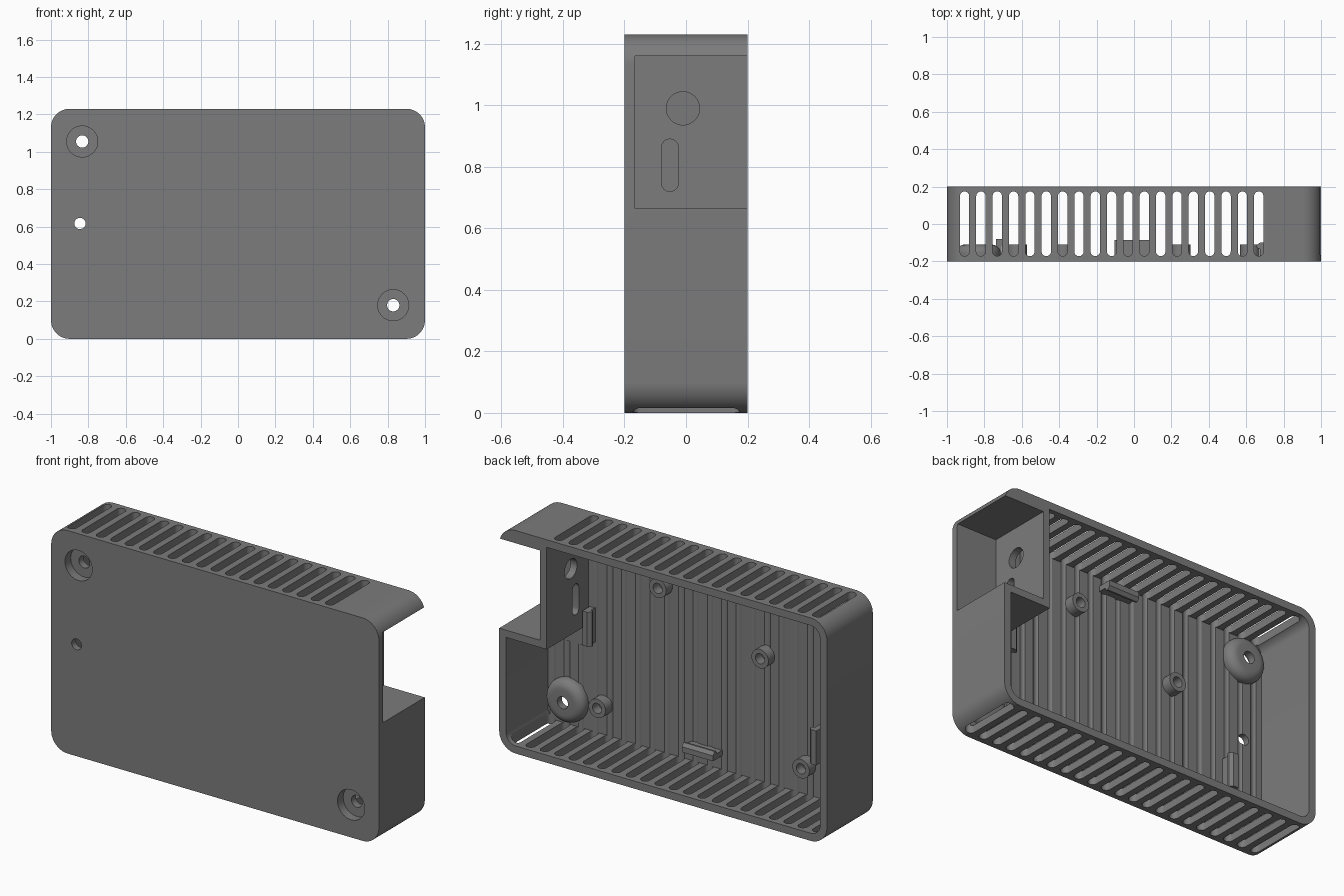
import bpy, bmesh, math
from mathutils import Vector

if "Cube" in bpy.data.objects:
    bpy.data.objects.remove(bpy.data.objects["Cube"])

grey = bpy.data.materials.new("dark_grey_plastic")
grey.diffuse_color = (0.2, 0.2, 0.2, 1)
grey.use_nodes = True
grey.node_tree.nodes["Principled BSDF"].inputs["Base Color"].default_value = grey.diffuse_color
FLOOR, BACK, FRONT, H, T = -0.165, 0.2, -0.2, 1.23, 0.042


def finish(bm, name):
    bmesh.ops.recalc_face_normals(bm, faces=bm.faces)
    me = bpy.data.meshes.new(name)
    bm.to_mesh(me)
    bm.free()
    me.materials.append(grey)
    ob = bpy.data.objects.new(name, me)
    bpy.context.collection.objects.link(ob)
    return ob


def add_prism(bm, outline, axis, lo, hi):
    """Extrude a 2D outline along an axis; the other two axes stay in order."""
    def place(p, d):
        c = list(p)
        c.insert(axis, d)
        return bm.verts.new(c)
    a = [place(p, lo) for p in outline]
    b = [place(p, hi) for p in outline]
    n = len(a)
    bm.faces.new(a)
    bm.faces.new(b[::-1])
    for i in range(n):
        bm.faces.new((a[i], b[i], b[(i + 1) % n], a[(i + 1) % n]))


def prism(name, outline, axis, lo, hi):
    bm = bmesh.new()
    add_prism(bm, outline, axis, lo, hi)
    return finish(bm, name)


def rounded(u0, u1, v0, v1, r, seg=10):
    pts = []
    corners = ((u1 - r, v1 - r), (u0 + r, v1 - r), (u0 + r, v0 + r), (u1 - r, v0 + r))
    for k, (cu, cv) in enumerate(corners):
        for i in range(seg + 1):
            a = math.pi / 2 * (k + i / seg)
            p = (cu + r * math.cos(a), cv + r * math.sin(a))
            if not pts or math.dist(p, pts[-1]) > 1e-5:
                pts.append(p)
    if math.dist(pts[0], pts[-1]) < 1e-5:
        pts.pop()
    return pts


def rect(u0, u1, v0, v1):
    return [(u0, v0), (u1, v0), (u1, v1), (u0, v1)]


def circle(u, v, r, n=40):
    return [(u + r * math.cos(2 * math.pi * i / n), v + r * math.sin(2 * math.pi * i / n))
            for i in range(n)]


def cut(ob, cutter):
    m = ob.modifiers.new("cut", 'BOOLEAN')
    m.operation, m.solver, m.object = 'DIFFERENCE', 'EXACT', cutter
    bpy.context.view_layer.objects.active = ob
    bpy.ops.object.modifier_apply(modifier=m.name)
    bpy.data.objects.remove(cutter)


def lathe(name, profile, x, z, n=40):
    """Closed (radius, y) profile turned about a line along y."""
    bm = bmesh.new()
    rings = []
    for i in range(n):
        a = 2 * math.pi * i / n
        rings.append([bm.verts.new((x + r * math.cos(a), y, z + r * math.sin(a)))
                      for r, y in profile])
    k = len(profile)
    for i in range(n):
        p, q = rings[i], rings[(i + 1) % n]
        for j in range(k):
            bm.faces.new((p[j], p[(j + 1) % k], q[(j + 1) % k], q[j]))
    return finish(bm, name)


# Shell: rounded tray open at the back, keeping solid walls around the side pocket
shell = prism("case_shell", rounded(-1, 1, 0, H, 0.1, 12), 1, FRONT, BACK)
cavity = prism("cavity", rounded(-1 + T, 1 - T, T, H - T, 0.058), 1, FLOOR, 0.3)
cut(cavity, prism("pocket_block", rect(0.71, 1.2, 0.625, 1.4), 1, -0.4, 0.5))
cut(shell, cavity)

# Port pocket open to the side and back, with round and long ports in its wall
cut(shell, prism("pocket", rect(0.75, 1.2, 0.665, 1.16), 1, FLOOR, 0.4))
bm = bmesh.new()
add_prism(bm, circle(-0.01, 0.99, 0.054), 0, 0.66, 0.8)
add_prism(bm, rounded(-0.08, -0.025, 0.72, 0.89, 0.027, 6), 0, 0.66, 0.8)
cut(shell, finish(bm, "ports"))

# Vent slots through top and bottom, leaving shallow grooves in the floor
bm = bmesh.new()
for i in range(22):
    x = -0.906 + i * 0.0874
    add_prism(bm, rounded(x - 0.025, x + 0.025, -0.172, 0.174, 0.025, 6), 2,
              -0.1, 1.4 if i < 19 else 0.5)
cut(shell, finish(bm, "vents"))

# Screw recesses and small hole through the front
SCREWS = ((-0.833, 1.055), (0.83, 0.18))
bm = bmesh.new()
for x, z in SCREWS:
    add_prism(bm, circle(x, z, 0.083), 1, -0.3, -0.1)
add_prism(bm, circle(-0.845, 0.617, 0.03), 1, -0.3, -0.1)
cut(shell, finish(bm, "front_holes"))

parts = [shell]

# Domed screw bosses
dome = [(0.07 + 0.05 * math.sin(a), -0.155 + 0.045 * math.cos(a))
        for a in (math.pi / 2 * i / 8 for i in range(9))]
for x, z in SCREWS:
    parts.append(lathe("screw_boss", [(0.083, -0.178), (0.083, -0.15), (0.033, -0.15),
                                      (0.033, -0.11)] + dome + [(0.12, -0.178)], x, z))

# Board standoffs
for x, z in ((0.25, 0.966), (-0.374, 0.745), (0.62, 0.205), (-0.624, 0.205)):
    parts.append(lathe("standoff", [(0.028, -0.178), (0.028, -0.11), (0.052, -0.11),
                                    (0.052, -0.178)], x, z, 32))


# Snap clips: post with a wedge lip pointing toward the board
def clip(pos, inward, along, top):
    o, d, w = Vector(pos), Vector(inward), Vector(along)
    prof = [(-0.018, -0.18), (0.012, -0.18), (0.012, top - 0.035), (0.03, top - 0.025),
            (0.03, top - 0.015), (0.012, top), (-0.018, top)]
    bm = bmesh.new()
    a, b = ([bm.verts.new(o + d * p + w * s + Vector((0, y, 0))) for p, y in prof]
            for s in (-0.095, 0.095))
    n = len(prof)
    bm.faces.new(a)
    bm.faces.new(b[::-1])
    for i in range(n):
        bm.faces.new((a[i], b[i], b[(i + 1) % n], a[(i + 1) % n]))
    parts.append(finish(bm, "board_clip"))


clip((-0.01, 0, 0.135), (0, 0, 1), (1, 0, 0), -0.085)
clip((-0.01, 0, 1.125), (0, 0, -1), (1, 0, 0), -0.085)
clip((-0.72, 0, 0.36), (1, 0, 0), (0, 0, 1), -0.08)
clip((0.685, 0, 0.63), (-1, 0, 0), (0, 0, 1), -0.1)

# Smooth curved surfaces, keep edges crisp
bpy.ops.object.select_all(action='DESELECT')
for ob in parts:
    ob.select_set(True)
bpy.context.view_layer.objects.active = shell
bpy.ops.object.shade_smooth_by_angle(angle=math.radians(30))
